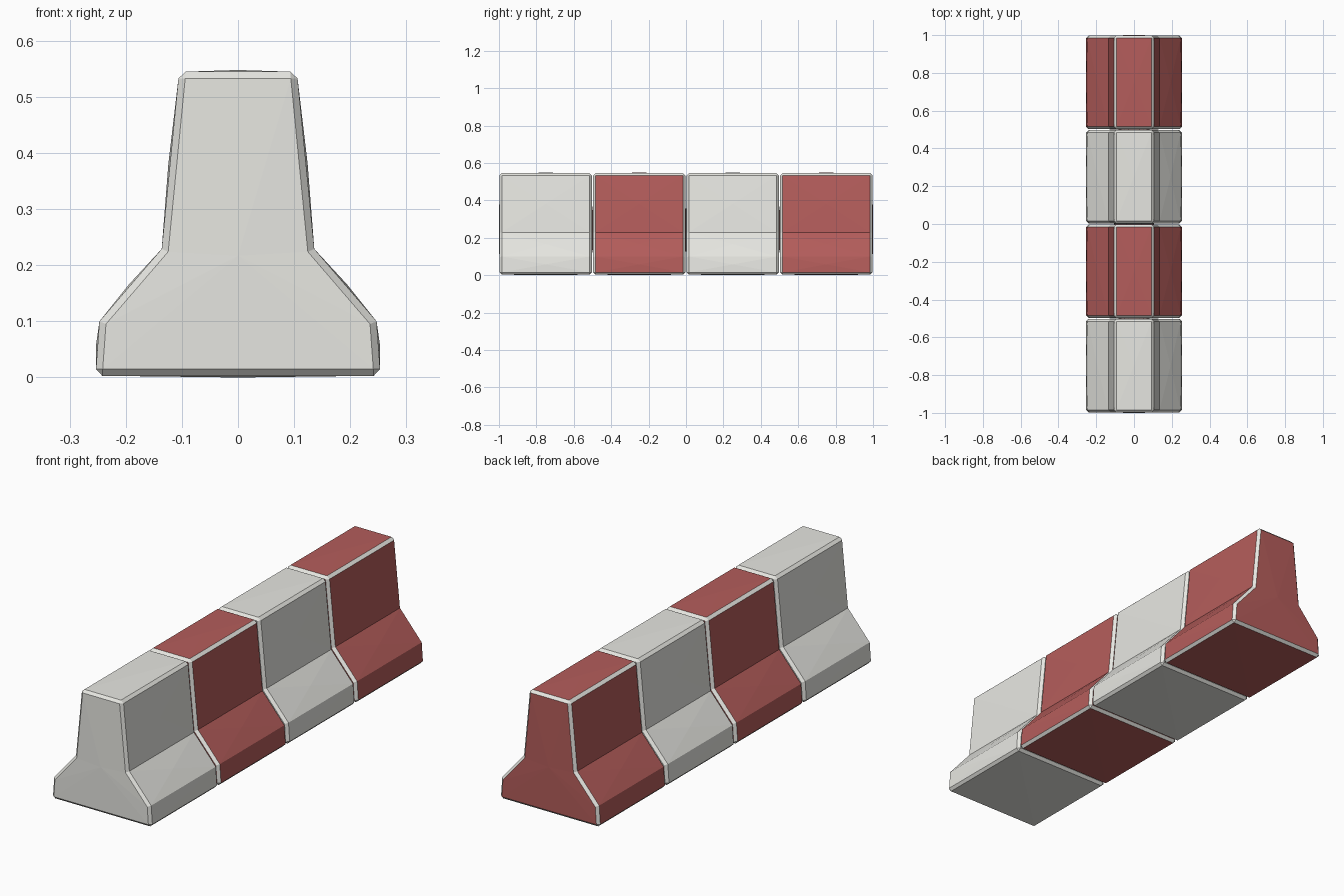
import bpy, bmesh

if "Cube" in bpy.data.objects:
    bpy.data.objects.remove(bpy.data.objects["Cube"])

# Half cross-section of the barrier, bottom to top
HALF = [(0.254, 0.003), (0.247, 0.10), (0.136, 0.229), (0.105, 0.545)]
PROFILE = HALF + [(-x, z) for x, z in reversed(HALF)]
LENGTH, PITCH, BEVEL = 0.494, 0.5, 0.012


def make_material(name, color):
    mat = bpy.data.materials.new(name)
    mat.diffuse_color = (*color, 1)
    mat.use_nodes = True
    mat.node_tree.nodes["Principled BSDF"].inputs["Base Color"].default_value = mat.diffuse_color
    return mat


concrete = make_material("pale_concrete", (0.8, 0.8, 0.76))
red = make_material("red_paint", (0.46, 0.11, 0.105))


def make_block(name, y, paint):
    bm = bmesh.new()
    base = bm.faces.new([bm.verts.new((x, y - LENGTH / 2, z)) for x, z in PROFILE])
    ext = bmesh.ops.extrude_face_region(bm, geom=[base])["geom"]
    bmesh.ops.translate(bm, vec=(0, LENGTH, 0),
                        verts=[v for v in ext if isinstance(v, bmesh.types.BMVert)])
    if not any(len(f.verts) == 8 and f.calc_center_median().y < y for f in bm.faces):
        bm.faces.new([v for v in bm.verts if v.co.y < y])
    bmesh.ops.recalc_face_normals(bm, faces=bm.faces)

    # Worn chamfers: end outlines plus top and bottom long edges
    edges = []
    for e in bm.edges:
        a, b = (v.co for v in e.verts)
        is_end = abs(a.y - b.y) < 0.01
        is_rim = a.z < 0.01 or a.z > 0.5
        if is_end or is_rim:
            edges.append(e)
    bmesh.ops.bevel(bm, geom=edges, offset=BEVEL, offset_type='OFFSET',
                    segments=1, profile=0.5, affect='EDGES', material=1)

    # Slightly swollen main faces
    big = [f for f in bm.faces if f.calc_area() > 0.02]
    bmesh.ops.poke(bm, faces=big, offset=0.003, center_mode='MEAN')
    bmesh.ops.recalc_face_normals(bm, faces=bm.faces)

    mesh = bpy.data.meshes.new(name)
    bm.to_mesh(mesh)
    bm.free()
    mesh.materials.append(paint)
    mesh.materials.append(concrete)
    obj = bpy.data.objects.new(name, mesh)
    bpy.context.collection.objects.link(obj)


# Four alternating barrier blocks in a row
for i in range(4):
    is_red = i % 2 == 1
    make_block(f"{'red' if is_red else 'grey'}_block_{i // 2 + 1}",
               (i - 1.5) * PITCH, red if is_red else concrete)
